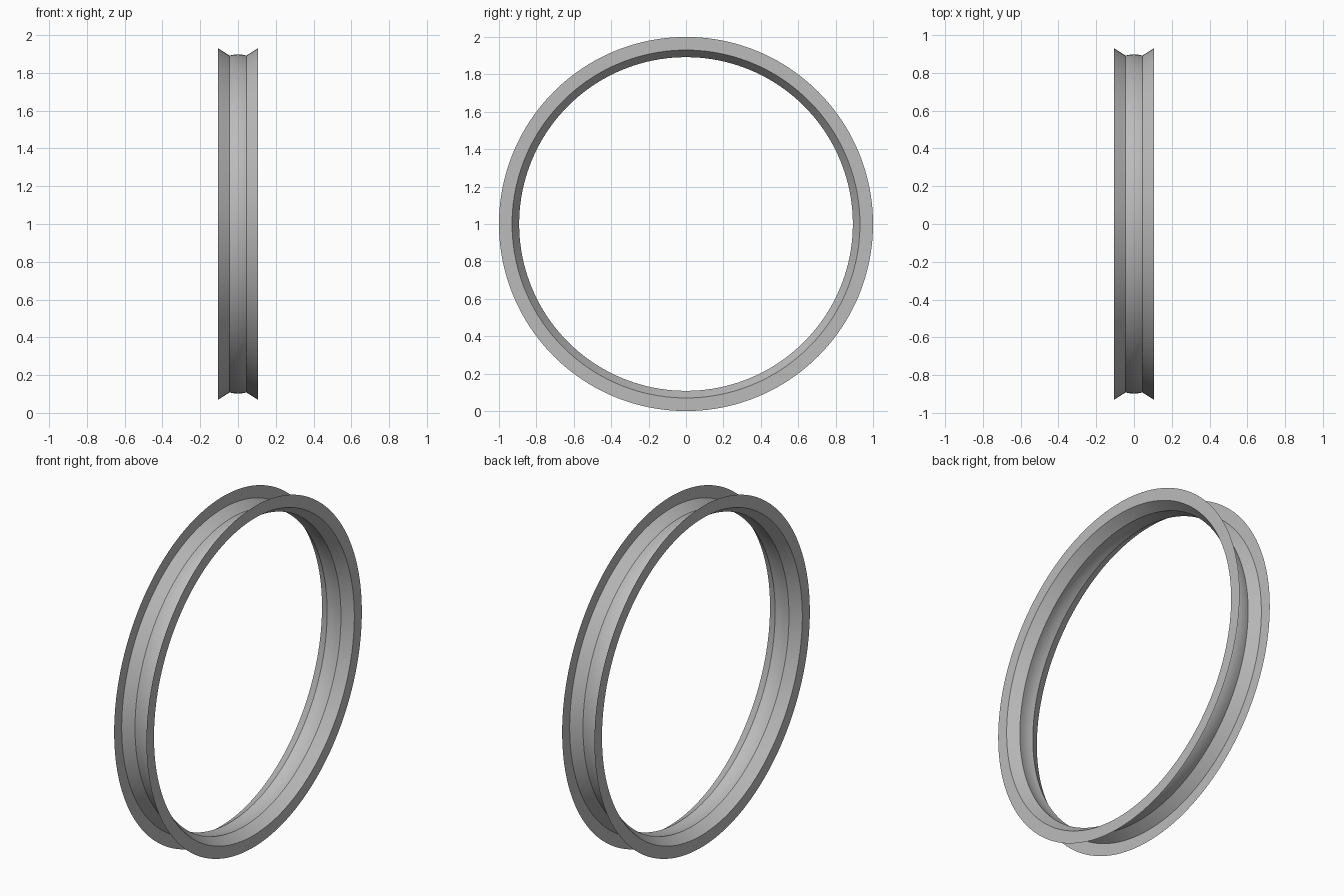
import bpy, bmesh
from math import radians
from mathutils import Matrix, Vector

if "Cube" in bpy.data.objects:
    bpy.data.objects.remove(bpy.data.objects["Cube"], do_unlink=True)

# Plain metal grey
metal = bpy.data.materials.new("metal_grey")
metal.use_nodes = True
grey = (0.5, 0.5, 0.5, 1)
metal.diffuse_color = grey
metal.node_tree.nodes["Principled BSDF"].inputs["Base Color"].default_value = grey

# Half cross-section as (x, radius): flat flange, sloped wall, slightly crowned bed
half = [(0.105, 1.0), (0.105, 0.93), (0.045, 0.892), (0.025, 0.896)]
profile = half + [(0, 0.898)] + [(-x, r) for x, r in reversed(half)]

# Spin the open sheet profile around the x axis
bm = bmesh.new()
verts = [bm.verts.new((x, 0, r)) for x, r in profile]
edges = [bm.edges.new(pair) for pair in zip(verts, verts[1:])]
bmesh.ops.spin(bm, geom=verts + edges, cent=(0, 0, 0), axis=(1, 0, 0),
               angle=radians(360), steps=160, use_merge=True)
bmesh.ops.remove_doubles(bm, verts=bm.verts[:], dist=0.0001)
bmesh.ops.recalc_face_normals(bm, faces=bm.faces[:])

# The bed faces away from the axle
bed = min(bm.faces, key=lambda f: abs(f.calc_center_median().x))
centre = bed.calc_center_median()
if bed.normal.dot(Vector((0, centre.y, centre.z))) < 0:
    bmesh.ops.reverse_faces(bm, faces=bm.faces[:])
bm.transform(Matrix.Translation((0, 0, 1)))

mesh = bpy.data.meshes.new("wheel_rim")
bm.to_mesh(mesh)
bm.free()
mesh.materials.append(metal)
rim = bpy.data.objects.new("wheel_rim", mesh)
bpy.context.collection.objects.link(rim)

# Smooth round the rim, crisp at the flange and wall edges
bpy.ops.object.select_all(action='DESELECT')
rim.select_set(True)
bpy.context.view_layer.objects.active = rim
bpy.ops.object.shade_smooth_by_angle(angle=radians(30))
